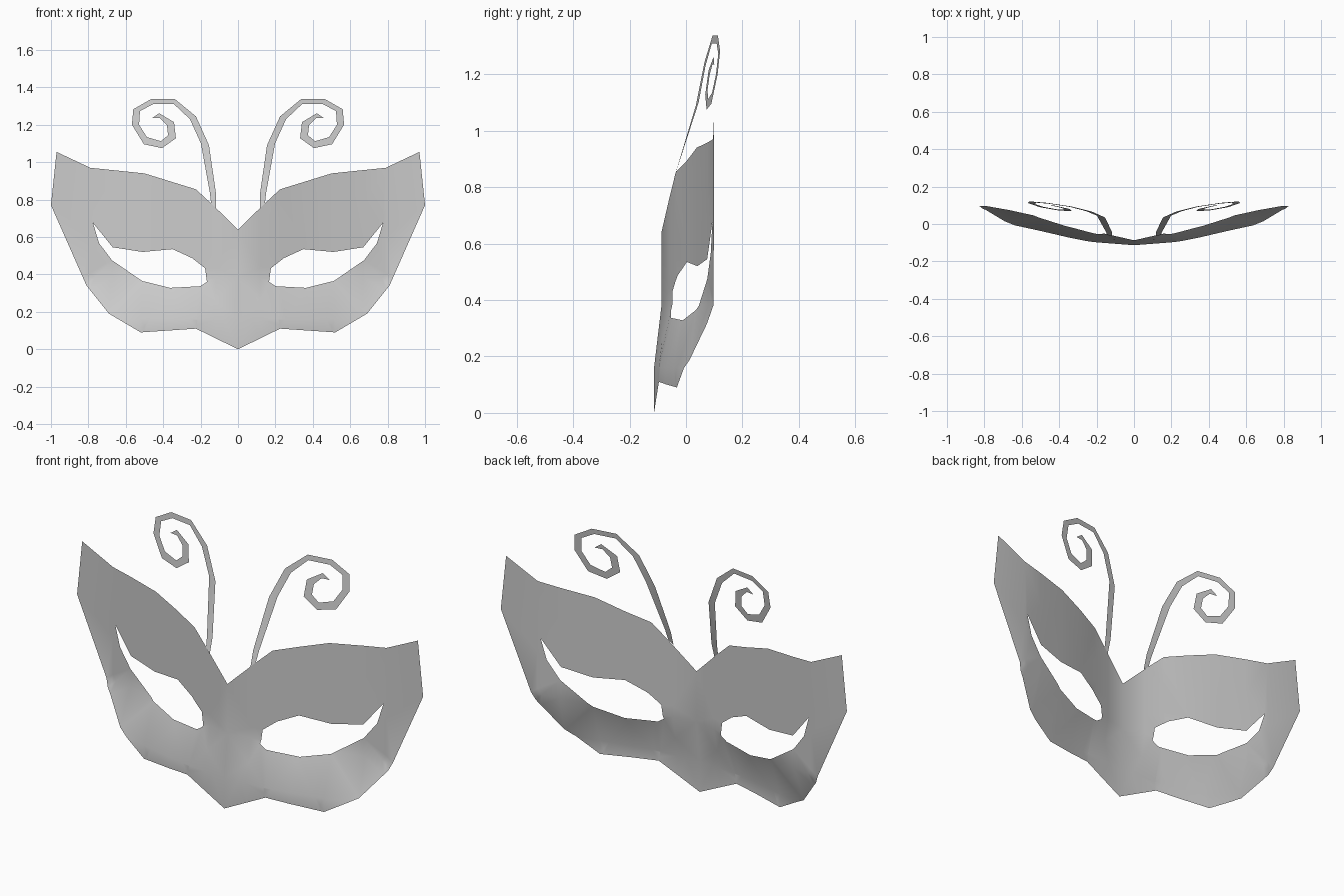
import bpy
import bmesh
from mathutils import Vector

cube = bpy.data.objects.get("Cube")
if cube:
    bpy.data.objects.remove(cube)

# One plain grey for the whole mask
grey = bpy.data.materials.new("soft grey")
grey.use_nodes = True
grey.diffuse_color = (0.6, 0.6, 0.6, 1)
grey.node_tree.nodes["Principled BSDF"].inputs["Base Color"].default_value = grey.diffuse_color

# Half outlines as (x, z), mirrored across x = 0
FACE = [(0, 0), (.225, .11), (.52, .09), (.69, .19), (.81, .34), (1, .77), (.97, 1.055),
        (.79, .97), (.5, .94), (.225, .855), (.144, .78), (.118, .755), (0, .64)]
EYE = [(.775, .675), (.67, .545), (.51, .52), (.35, .535), (.245, .487), (.176, .433),
       (.166, .36), (.2, .337), (.364, .328), (.513, .365), (.674, .476), (.743, .567)]
# Outer and inner edges of the curled feeler
CURL_OUT = [(.118, .755), (.118, .834), (.155, 1.09), (.225, 1.245), (.337, 1.337),
            (.465, 1.337), (.56, 1.283), (.567, 1.2), (.503, 1.096), (.406, 1.075),
            (.332, 1.128), (.342, 1.214), (.422, 1.262)]
CURL_IN = [(.144, .78), (.15, .834), (.198, 1.1), (.257, 1.23), (.342, 1.31),
           (.455, 1.31), (.524, 1.273), (.529, 1.2), (.487, 1.134), (.412, 1.112),
           (.374, 1.144), (.38, 1.198), (.417, 1.235)]
CURL_TIP = (.46, 1.235)
# Cross-section of the curved face as (x, y)
BEND = [(0, -.087), (.12, -.06), (.22, -.037), (.35, .003), (.5, .038),
        (.67, .075), (.79, .096), (1, .1)]


def clamp(v):
    return max(0, min(1, v))


def face_depth(x, z):
    """Bent cross-section, with the lower edge swept forward."""
    y = BEND[-1][1]
    for (xa, ya), (xb, yb) in zip(BEND, BEND[1:]):
        if x <= xb:
            y = ya + (yb - ya) * (x - xa) / (xb - xa)
            break
    return y - .075 * clamp((.38 - z) / .22) * min(1, .35 + 2 * x)


def curl_depth(x, z):
    """Leaning stem that passes into a tilted flat curl."""
    if x < .2 and z < 1.1:
        return .038 + .3 * (z - 1.1)
    return .15 * x + .12 * z - .117


def finish(name, bm, depth):
    """Face the sheet forward, bend it, and mirror it."""
    bm.normal_update()
    for f in bm.faces:
        if f.normal.y > 0:
            f.normal_flip()
    for v in bm.verts:
        v.co.y = depth(v.co.x, v.co.z)
    for f in bm.faces:
        f.smooth = True
    mesh = bpy.data.meshes.new(name)
    bm.to_mesh(mesh)
    bm.free()
    mesh.materials.append(grey)
    obj = bpy.data.objects.new(name, mesh)
    bpy.context.collection.objects.link(obj)
    mirror = obj.modifiers.new("mirror", "MIRROR")
    mirror.use_clip = True
    mirror.merge_threshold = .0005


# Mask face: outline with an eye hole, sliced so that it can bend
bm = bmesh.new()
for loop in (FACE, EYE):
    verts = [bm.verts.new((x, 0, z)) for x, z in loop]
    for a, b in zip(verts, verts[1:] + verts[:1]):
        bm.edges.new((a, b))
bmesh.ops.triangle_fill(bm, edges=bm.edges[:], use_beauty=True, normal=(0, -1, 0))
cuts = [((x, 0, 0), (1, 0, 0)) for x, y in BEND[1:-1]]
cuts += [((0, 0, z), (0, 0, 1)) for z in (.16, .38)]
for point, normal in cuts:
    bmesh.ops.bisect_plane(bm, geom=bm.verts[:] + bm.edges[:] + bm.faces[:], dist=.0005,
                           plane_co=Vector(point), plane_no=Vector(normal))
bmesh.ops.triangulate(bm, faces=bm.faces[:])
finish("mask_face", bm, face_depth)

# Curled feelers: a flat ribbon closing to a point
bm = bmesh.new()
outer = [bm.verts.new((x, 0, z)) for x, z in CURL_OUT]
inner = [bm.verts.new((x, 0, z)) for x, z in CURL_IN]
tip = bm.verts.new((CURL_TIP[0], 0, CURL_TIP[1]))
for i in range(len(outer) - 1):
    bm.faces.new((outer[i], outer[i + 1], inner[i + 1], inner[i]))
bm.faces.new((outer[-1], tip, inner[-1]))
finish("curled_feelers", bm, curl_depth)
